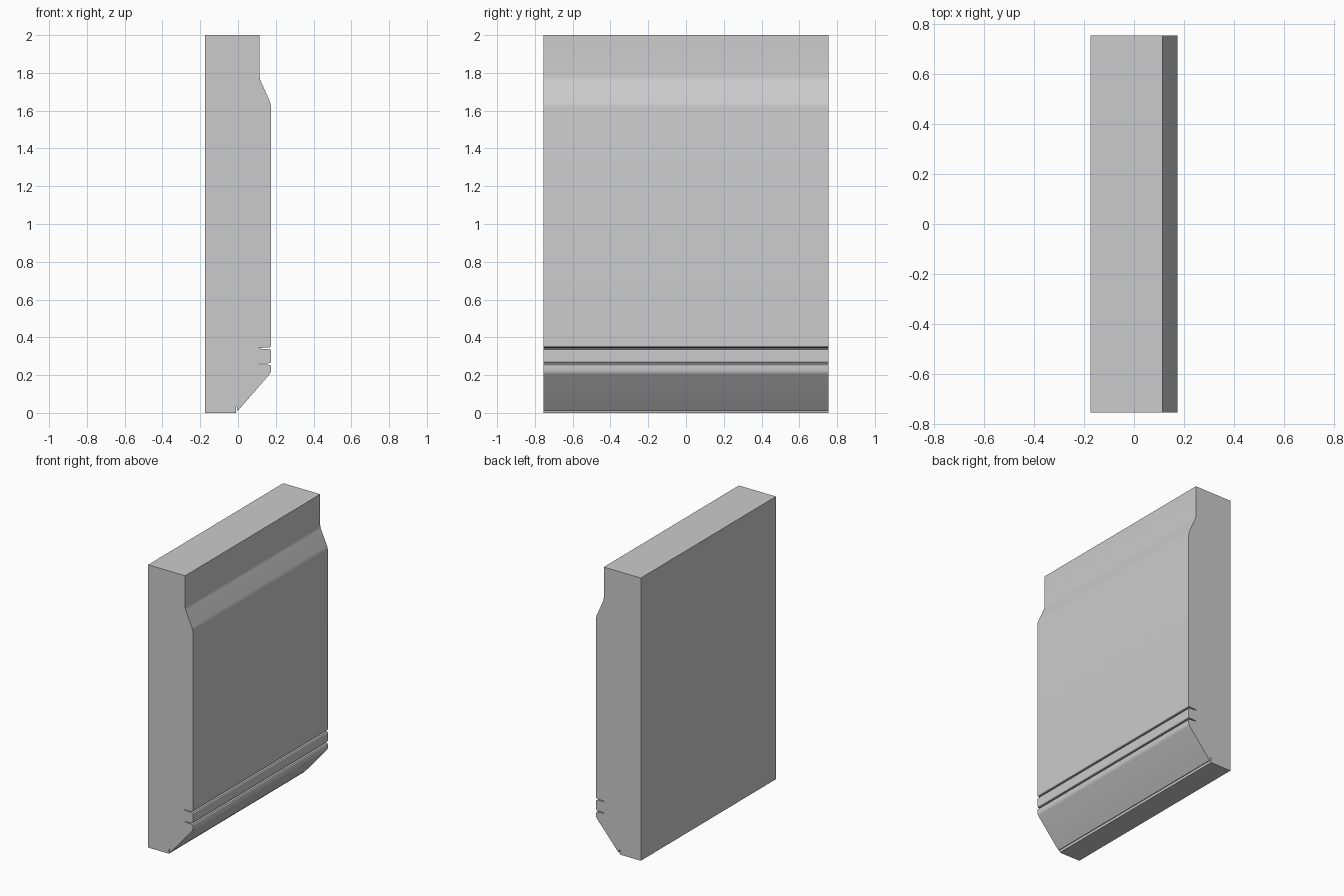
import bpy, bmesh, math

if "Cube" in bpy.data.objects:
    bpy.data.objects.remove(bpy.data.objects["Cube"])

HALF_LEN = 0.755
FRONT = 0.175


def groove(z, depth):
    # Thin saw-cut groove with softly flared lips, listed bottom to top
    return [(FRONT, z - 0.012), (FRONT - 0.004, z - 0.006), (FRONT - 0.012, z - 0.004),
            (FRONT - depth, z - 0.002), (FRONT - depth, z + 0.002),
            (FRONT - 0.012, z + 0.004), (FRONT - 0.004, z + 0.006), (FRONT, z + 0.012)]


# Cross-section in x, z, running up the moulded face
profile = [(-0.175, 0.0), (-0.012, 0.0)]
# Small quirk at the foot of the bevel
profile += [(-0.010, 0.008), (-0.011, 0.035), (-0.007, 0.035), (-0.005, 0.012), (0.0, 0.012)]
# Bevelled lower edge easing into the front face
profile += [(0.166, 0.203), (0.172, 0.212), (FRONT, 0.222)]
# Two grooves
profile += groove(0.259, 0.06) + groove(0.342, 0.065)
# Sloped shoulder with eased corners, then the thinner top
profile += [(FRONT, 1.620), (0.173, 1.635), (0.168, 1.650),
            (0.121, 1.755), (0.117, 1.765), (0.115, 1.780),
            (0.115, 2.0), (-0.175, 2.0)]

# Extrude the section along y
bm = bmesh.new()
face = bm.faces.new([bm.verts.new((x, -HALF_LEN, z)) for x, z in profile])
ext = bmesh.ops.extrude_face_region(bm, geom=[face])
verts = [g for g in ext["geom"] if isinstance(g, bmesh.types.BMVert)]
bmesh.ops.translate(bm, verts=verts, vec=(0, 2 * HALF_LEN, 0))
bmesh.ops.recalc_face_normals(bm, faces=bm.faces[:])
mesh = bpy.data.meshes.new("moulded_board")
bm.to_mesh(mesh)
bm.free()

board = bpy.data.objects.new("moulded_board", mesh)
bpy.context.collection.objects.link(board)
bpy.context.view_layer.objects.active = board
board.select_set(True)
bpy.ops.object.shade_smooth_by_angle(angle=math.radians(30))
